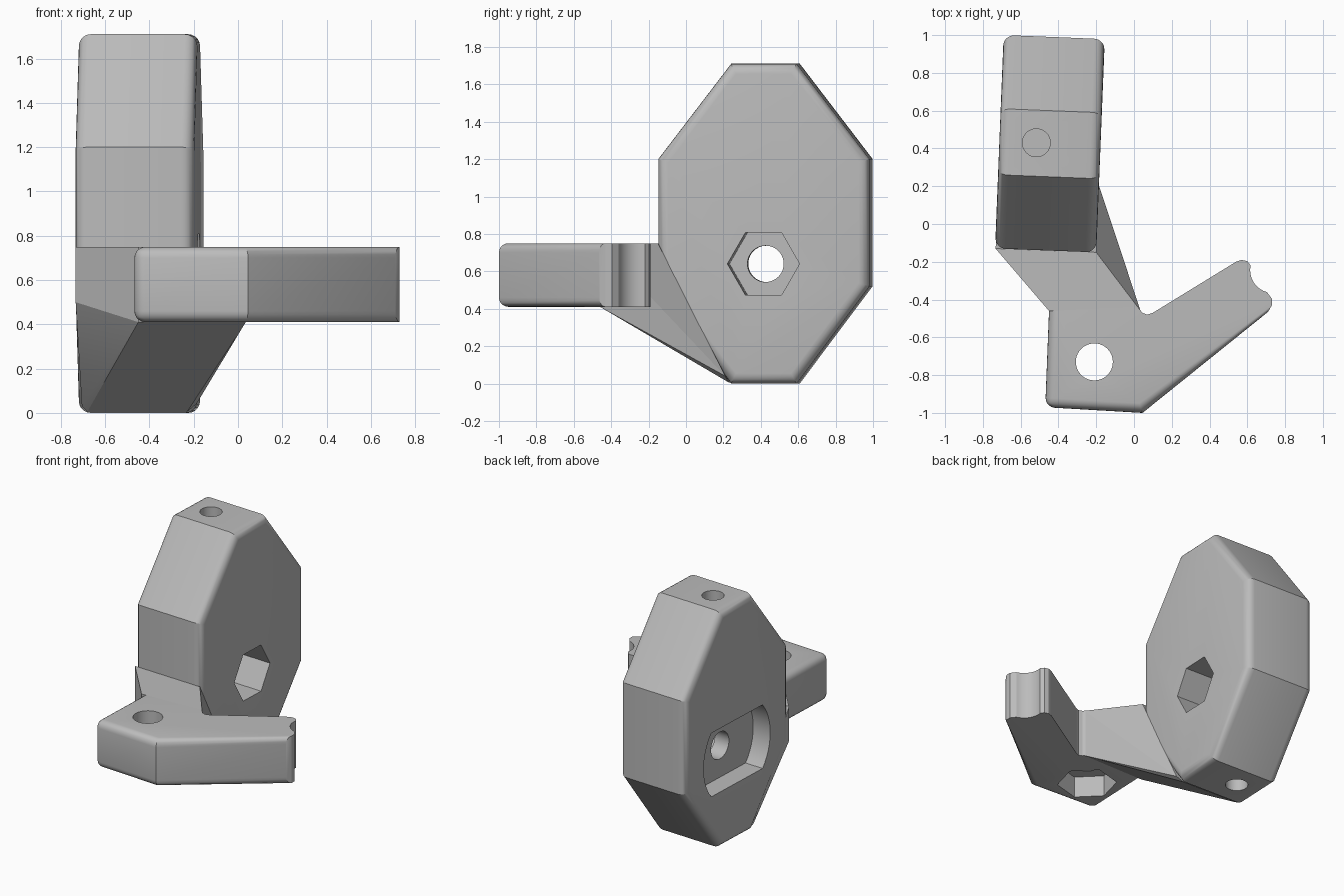
import bpy, bmesh, math
from mathutils import Matrix, Vector

cube = bpy.data.objects.get("Cube")
if cube:
    bpy.data.objects.remove(cube, do_unlink=True)

grey = bpy.data.materials.new("plain_grey")
grey.use_nodes = True
COLOUR = (0.5, 0.5, 0.5, 1)
grey.diffuse_color = COLOUR
grey.node_tree.nodes["Principled BSDF"].inputs["Base Color"].default_value = COLOUR


def add_object(name, bm, matrix=Matrix()):
    bmesh.ops.recalc_face_normals(bm, faces=bm.faces[:])
    bm.transform(matrix)
    mesh = bpy.data.meshes.new(name)
    bm.to_mesh(mesh)
    bm.free()
    mesh.materials.append(grey)
    obj = bpy.data.objects.new(name, mesh)
    bpy.context.collection.objects.link(obj)
    return obj


def extrude(name, outline, low, high, matrix=Matrix(), bevel=0, pick=None):
    """Extrude a 2D outline; pick(i, j, on_cap) chooses the edges to round."""
    bm = bmesh.new()
    n = len(outline)
    rings = [[bm.verts.new((u, v, w)) for u, v in outline] for w in (low, high)]
    bm.verts.index_update()
    bm.faces.new(rings[0][::-1])
    bm.faces.new(rings[1])
    for i in range(n):
        j = (i + 1) % n
        bm.faces.new((rings[0][i], rings[0][j], rings[1][j], rings[1][i]))
    if bevel:
        edges = []
        for e in bm.edges:
            a, b = (v.index for v in e.verts)
            if pick(a % n, b % n, a // n == b // n):
                edges.append(e)
        bmesh.ops.bevel(bm, geom=edges, offset=bevel, segments=5,
                        profile=0.5, affect='EDGES')
    return add_object(name, bm, matrix)


def ring(radius, sides, start=0, cx=0, cy=0):
    return [(cx + radius * math.cos(start + math.tau * i / sides),
             cy + radius * math.sin(start + math.tau * i / sides)) for i in range(sides)]


def arc(cx, cy, radius, a0, a1, steps):
    angles = [math.radians(a0 + (a1 - a0) * i / steps) for i in range(steps + 1)]
    return [(cx + radius * math.cos(a), cy + radius * math.sin(a)) for a in angles]


def cut(obj, *cutters):
    for c in cutters:
        c.hide_render = True
        mod = obj.modifiers.new("cut", 'BOOLEAN')
        mod.operation = 'DIFFERENCE'
        mod.solver = 'EXACT'
        mod.object = c
        with bpy.context.temp_override(object=obj, active_object=obj):
            bpy.ops.object.modifier_apply(modifier=mod.name)
        bpy.data.objects.remove(c, do_unlink=True)


# Octagonal block, slightly turned about the vertical
HALF = 0.268
swap = Matrix(((0, 0, 1, 0), (1, 0, 0, 0), (0, 1, 0, 0), (0, 0, 0, 1)))
side_on = (Matrix.Translation((-0.445, 0.425, 0))
           @ Matrix.Rotation(math.radians(-2.3), 4, 'Z') @ swap)
right_half = [(0.175, 0), (0.565, 0.52), (0.565, 1.2), (0.175, 1.71)]
octagon = right_half + [(-u, v) for u, v in reversed(right_half)]
block = extrude("octagonal_block", octagon, -HALF, HALF, side_on, 0.055,
                lambda i, j, cap: cap)

# Block openings: nut pocket, bore, flat-sided recess, pin holes
BORE_Z = 0.64
half_angle = math.degrees(math.asin(0.23 / 0.36))
recess = (arc(0, BORE_Z, 0.36, -half_angle, half_angle, 12)
          + arc(0, BORE_Z, 0.36, 180 - half_angle, 180 + half_angle, 12))
cut(block,
    extrude("nut_cutter", ring(0.193, 6, 0, 0, BORE_Z), HALF - 0.28, HALF + 0.1, side_on),
    extrude("recess_cutter", recess, -HALF - 0.1, -HALF + 0.14, side_on),
    extrude("bore_cutter", ring(0.097, 40, 0, 0, BORE_Z), -0.5, 0.5, side_on),
    extrude("top_pin_cutter", ring(0.074, 32, 0, -0.517, 0.43), 1.41, 1.8),
    extrude("bottom_pin_cutter", ring(0.074, 32, 0, -0.517, 0.43), -0.1, 0.28))

# Foot plate with an angled arm ending in a round notch
LOW, HIGH = 0.41, 0.75
plate_outline = ([(-0.45, -0.46), (-0.47, -0.97), (0.045, -1.0), (0.71, -0.465)]
                 + [(0.73, -0.43), (0.73, -0.395)]
                 + arc(0.735, -0.245, 0.12, 255, 168, 10)
                 + [(0.6, -0.197), (0.57, -0.19), (0.54, -0.2)]
                 + [(0.1, -0.47), (0.07, -0.48), (0.045, -0.47), (0.02, -0.44)])
plate = extrude("foot_plate", plate_outline, LOW, HIGH, Matrix(), 0.05,
                lambda i, j, cap: (cap and max(i, j) <= 3) or (not cap and i == 1))
cut(plate,
    extrude("plate_nut_cutter", ring(0.195, 6, math.radians(15), -0.21, -0.73), 0.3, LOW + 0.15),
    extrude("plate_bore_cutter", ring(0.098, 40, 0, -0.21, -0.73), 0.3, 0.9))

# Tapering strut joining the plate to the block
corners = [(x, y, z) for x, y in ((-0.45, -0.46), (0.035, -0.46), (-0.733, -0.13), (-0.2, -0.15))
           for z in (LOW, HIGH)]
corners = [(x, y, 0.5 if y > -0.2 and z == LOW else z) for x, y, z in corners]
corners += [(-0.68, 0.25, 0.005), (-0.23, 0.23, 0.005), (-0.188, 0.21, 0.04),
            (-0.705, 0.24, 0.03)]
bm = bmesh.new()
for c in corners:
    bm.verts.new(Vector(c))
bmesh.ops.convex_hull(bm, input=bm.verts[:])
strut = add_object("joining_strut", bm)

# Smooth rounded edges, keep hard ones
for o in bpy.context.view_layer.objects:
    o.select_set(o in (block, plate, strut))
bpy.context.view_layer.objects.active = block
bpy.ops.object.shade_smooth_by_angle(angle=math.radians(25))
